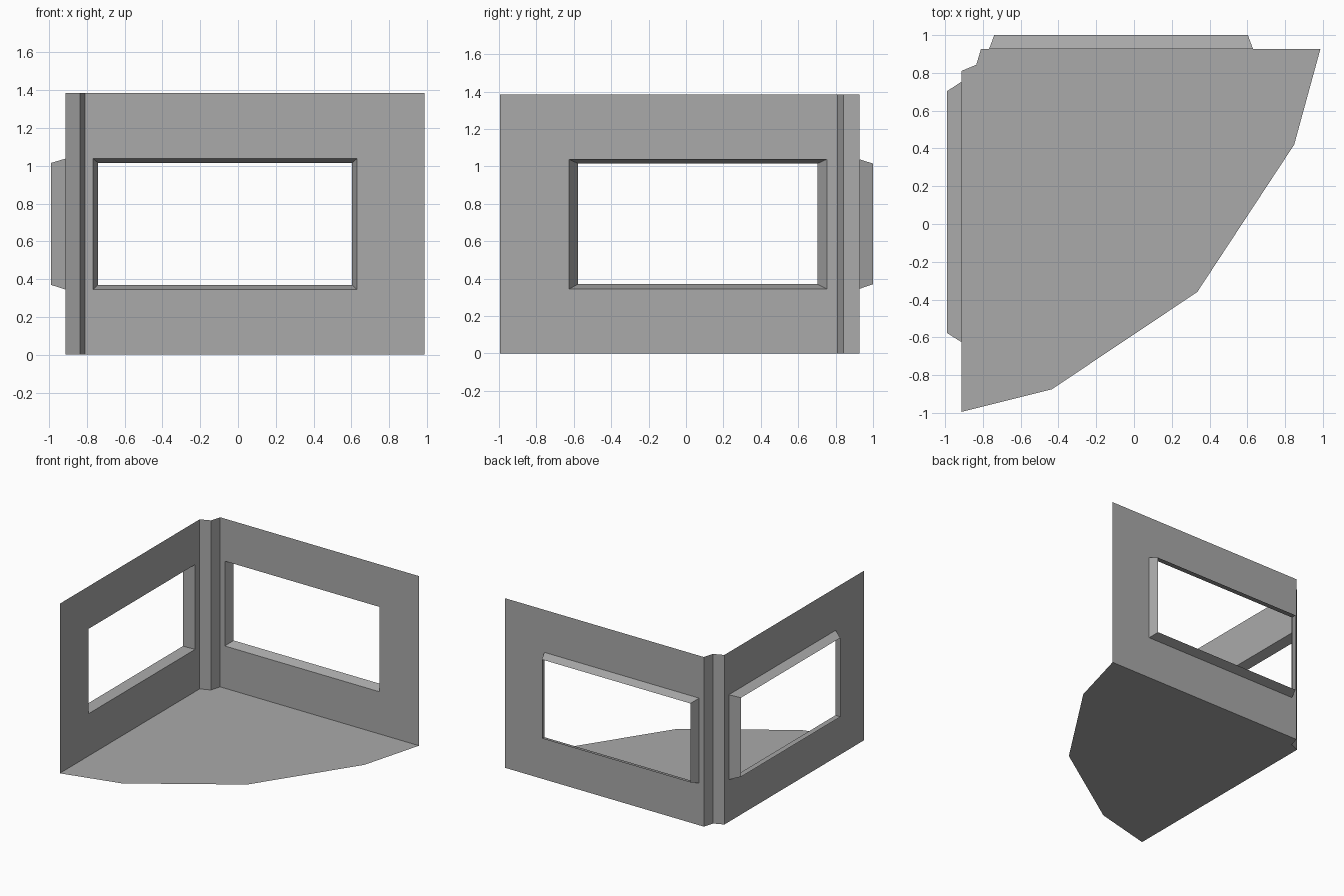
import bpy, bmesh
from mathutils import Vector

if "Cube" in bpy.data.objects:
    bpy.data.objects.remove(bpy.data.objects["Cube"])

H = 1.385                       # wall height
ROOM = Vector((-0.2, 0.2, 0.69))  # point inside the room; all faces look at it

grey = bpy.data.materials.new("plain grey")
grey.diffuse_color = (0.40, 0.40, 0.40, 1)
grey.use_nodes = True
grey.node_tree.nodes["Principled BSDF"].inputs["Base Color"].default_value = grey.diffuse_color


def make(name, quads):
    """Build a thin sheet object from polygons, welded and facing the room."""
    bm = bmesh.new()
    for pts in quads:
        bm.faces.new([bm.verts.new(p) for p in pts])
    bmesh.ops.remove_doubles(bm, verts=bm.verts, dist=1e-4)
    bm.normal_update()
    for f in bm.faces:
        if f.normal.dot(ROOM - f.calc_center_median()) < 0:
            f.normal_flip()
    me = bpy.data.meshes.new(name)
    bm.to_mesh(me)
    bm.free()
    me.materials.append(grey)
    ob = bpy.data.objects.new(name, me)
    bpy.context.collection.objects.link(ob)


def rect(u0, u1, v0, v1):
    return [(u0, v0), (u1, v0), (u1, v1), (u0, v1)]


def ring(a, b, da, db, place):
    """Four quads joining rectangle a at depth da to rectangle b at depth db."""
    out = []
    for i in range(4):
        j = (i + 1) % 4
        out.append([place(*a[i], da), place(*a[j], da),
                    place(*b[j], db), place(*b[i], db)])
    return out


def window_wall(side, span, hole, outer, d_wall, d_out, place):
    """Wall with a window opening, plus its tapered reveal reaching outwards."""
    edge = rect(*span, 0, H)
    inner = rect(*hole, 0.345, 1.038)
    far = rect(*outer, 0.37, 1.015)
    make(side + "_wall", ring(edge, inner, d_wall, d_wall, place))
    make(side + "_window_reveal", ring(inner, far, d_wall, d_out, place))


# back and left walls
window_wall("back", (-0.81, 0.987), (-0.767, 0.63), (-0.74, 0.603),
            0.927, 1.0, lambda u, v, d: (u, d, v))
window_wall("left", (-0.995, 0.81), (-0.625, 0.753), (-0.577, 0.703),
            -0.914, -0.99, lambda u, v, d: (d, u, v))

# folded corner post between the walls
corner = [(-0.914, 0.81), (-0.835, 0.843), (-0.81, 0.927)]
make("corner_post", [[(*p, 0), (*q, 0), (*q, H), (*p, H)]
                     for p, q in zip(corner, corner[1:])])

# floor with faceted curved front edge
front = [(0.987, 0.927), (0.848, 0.42), (0.335, -0.36), (-0.435, -0.875), (-0.914, -0.995)]
make("floor", [[(x, y, 0) for x, y in corner + front]])
